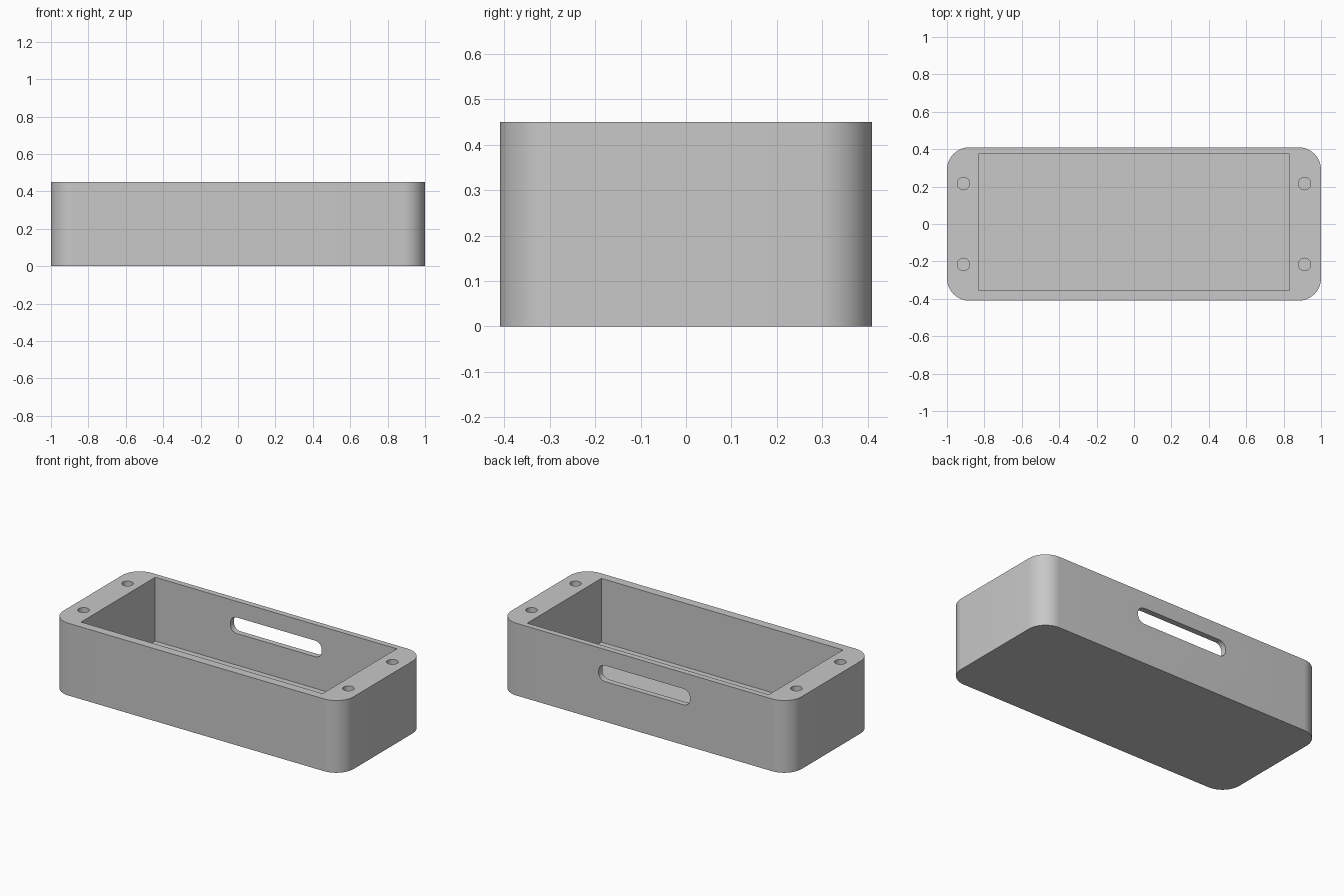
import bpy
import bmesh
from math import cos, sin, pi, radians
from mathutils import Matrix, Vector

if "Cube" in bpy.data.objects:
    bpy.data.objects.remove(bpy.data.objects["Cube"])

LENGTH, DEPTH, HEIGHT = 2.0, 0.82, 0.45
FLOOR = 0.053

grey = bpy.data.materials.new("plain grey")
grey.use_nodes = True
grey.diffuse_color = (0.58, 0.58, 0.58, 1)
grey.node_tree.nodes["Principled BSDF"].inputs["Base Color"].default_value = grey.diffuse_color


def rounded_outline(width, height, radius, steps):
    """Counter-clockwise rounded rectangle, centred on the origin."""
    if radius == 0:
        steps = 0
    points = []
    for i, (sx, sy) in enumerate(((1, 1), (-1, 1), (-1, -1), (1, -1))):
        cx, cy = sx * (width / 2 - radius), sy * (height / 2 - radius)
        for k in range(steps + 1):
            a = (i + k / max(steps, 1)) * pi / 2
            points.append((cx + radius * cos(a), cy + radius * sin(a)))
    return points


def prism(name, outline, thickness, matrix):
    """Extrude an outline along its local z axis, then place it."""
    bm = bmesh.new()
    base = bm.faces.new([bm.verts.new((x, y, 0)) for x, y in outline])
    top = bmesh.ops.extrude_face_region(bm, geom=[base])["geom"]
    verts = [v for v in top if isinstance(v, bmesh.types.BMVert)]
    bmesh.ops.translate(bm, verts=verts, vec=Vector((0, 0, thickness)))
    bmesh.ops.transform(bm, matrix=matrix, verts=bm.verts)
    bmesh.ops.recalc_face_normals(bm, faces=bm.faces)
    mesh = bpy.data.meshes.new(name)
    bm.to_mesh(mesh)
    bm.free()
    mesh.materials.append(grey)
    obj = bpy.data.objects.new(name, mesh)
    bpy.context.collection.objects.link(obj)
    return obj


def at(x, y, z):
    return Matrix.Translation((x, y, z))


# Rounded outer shell
body = prism("enclosure_body", rounded_outline(LENGTH, DEPTH, 0.12, 14), HEIGHT, at(0, 0, 0))

# Main cavity, set slightly towards the thinner back wall
cutters = [prism("cavity_cutter", rounded_outline(1.664, 0.73, 0, 0), HEIGHT,
                 at(0, 0.009, FLOOR))]

# Rounded slot through the back wall
cutters.append(prism("slot_cutter", rounded_outline(0.63, 0.1, 0.045, 8), 0.2,
                     at(0, 0.5, 0.3) @ Matrix.Rotation(radians(90), 4, "X")))

# Four blind screw holes in the end blocks
circle = [(0.033 * cos(i * pi / 16), 0.033 * sin(i * pi / 16)) for i in range(32)]
for sx in (-1, 1):
    for sy in (-1, 1):
        cutters.append(prism("screw_hole_cutter", circle, 0.4,
                             at(sx * 0.912, sy * 0.216, HEIGHT - 0.25)))

# Carve the shell and discard the cutters
bpy.context.view_layer.objects.active = body
body.select_set(True)
for cutter in cutters:
    cutter.hide_render = True
    mod = body.modifiers.new(cutter.name, "BOOLEAN")
    mod.operation = "DIFFERENCE"
    mod.solver = "EXACT"
    mod.object = cutter
    bpy.ops.object.modifier_apply(modifier=mod.name)
    bpy.data.objects.remove(cutter)

bpy.ops.object.shade_smooth_by_angle(angle=radians(30))
